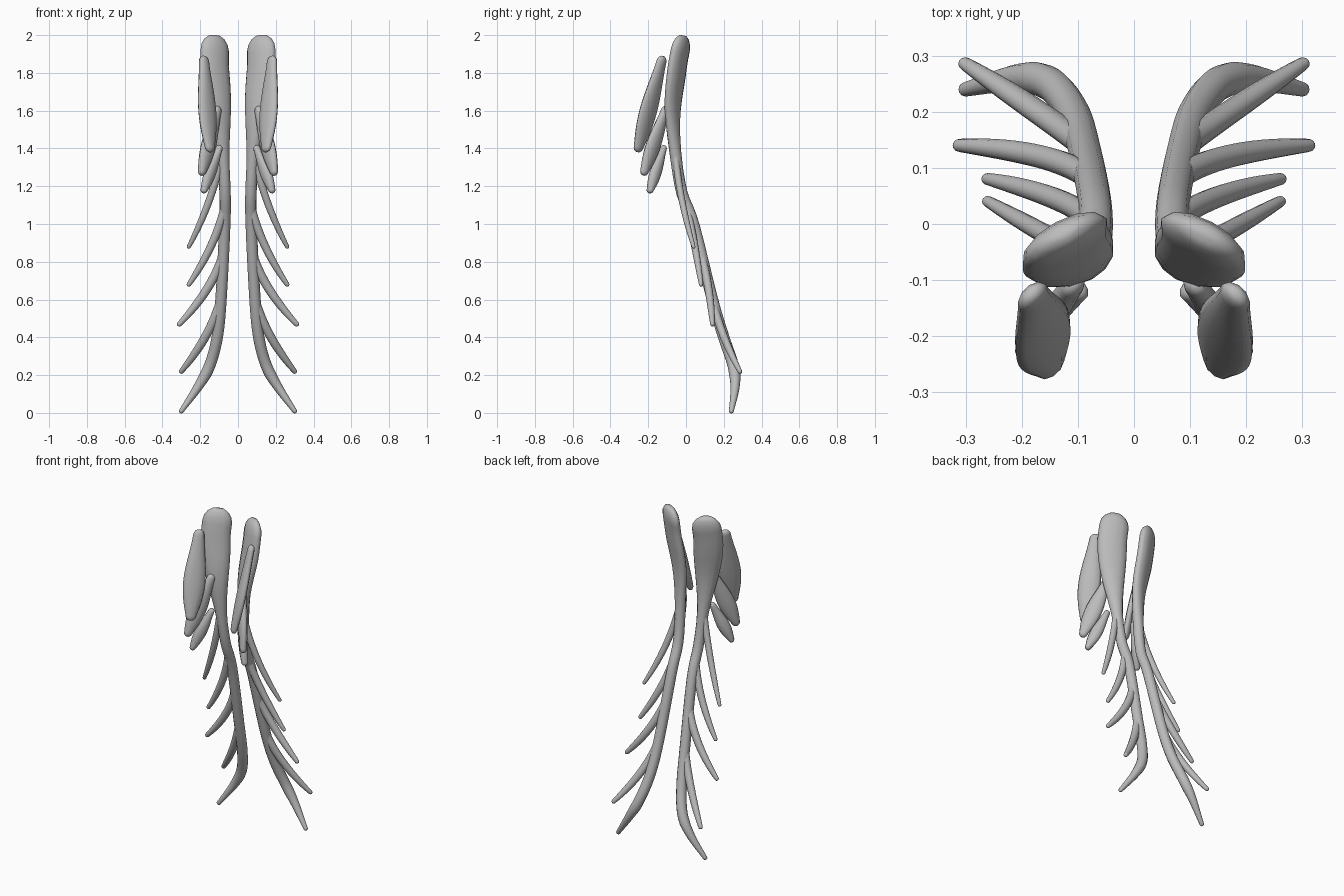
import bpy, bmesh, math
from mathutils import Vector

cube = bpy.data.objects.get("Cube")
if cube:
    bpy.data.objects.remove(cube, do_unlink=True)

grey = bpy.data.materials.new("plain_grey")
grey.use_nodes = True
colour = (0.5, 0.5, 0.5, 1)
grey.diffuse_color = colour
grey.node_tree.nodes["Principled BSDF"].inputs["Base Color"].default_value = colour


def ramp(value, low, high):
    """Smooth step from zero to one."""
    u = max(0, min(1, (value - low) / (high - low)))
    return u * u * (3 - 2 * u)


def smooth_path(points, t):
    """Catmull-Rom curve through the points, with t from zero to one."""
    last = len(points) - 1
    i = min(int(t * last), last - 1)
    u = t * last - i
    before, start, end, after = [points[max(0, min(last, i + k))] for k in (-1, 0, 1, 2)]
    leave, arrive = (end - before) / 2, (after - start) / 2
    bulge = leave * (1 - u) - arrive * u
    return start.lerp(end, ramp(u, 0, 1)) + bulge * u * (1 - u)


def limb(name, path, size, across, steps, sides=12):
    """Mirrored round-ended tube; size gives half width and half depth."""
    bm = bmesh.new()
    rings = []
    for s in range(steps + 1):
        t = s / steps
        centre = path(t)
        width, depth = size(t, centre)
        tangent = (path(min(t + 0.01, 1)) - path(max(t - 0.01, 0))).normalized()
        wide = (across - tangent * across.dot(tangent)).normalized()
        deep = tangent.cross(wide)
        # extra shrinking rings round off both tips
        angles = [0]
        if s == 0:
            angles = [-1.2, -0.8, -0.4, 0]
        elif s == steps:
            angles = [0, 0.4, 0.8, 1.2]
        for angle in angles:
            middle = centre + tangent * width * math.sin(angle)
            ring = []
            for k in range(sides):
                turn = math.tau * k / sides
                offset = wide * width * math.cos(turn) + deep * depth * math.sin(turn)
                ring.append(bm.verts.new(middle + offset * math.cos(angle)))
            rings.append(ring)
    for ring, following in zip(rings, rings[1:]):
        for k in range(sides):
            n = (k + 1) % sides
            bm.faces.new((ring[k], ring[n], following[n], following[k]))
    bm.faces.new(rings[0])
    bm.faces.new(rings[-1])
    bmesh.ops.recalc_face_normals(bm, faces=bm.faces)
    mesh = bpy.data.meshes.new(name)
    bm.to_mesh(mesh)
    bm.free()
    for face in mesh.polygons:
        face.use_smooth = True
    mesh.materials.append(grey)
    part = bpy.data.objects.new(name, mesh)
    bpy.context.collection.objects.link(part)
    part.modifiers.new("mirror", "MIRROR")


# Main stems, broad at the top and curling outward at the foot
stem_points = [Vector(p) for p in (
    (.123, -.03, 1.92), (.12, -.05, 1.8), (.09, -.07, 1.55), (.07, -.03, 1.2),
    (.07, .04, 1), (.09, .14, .6), (.11, .2, .4), (.15, .25, .25),
    (.21, .26, .14), (.3, .24, .01))]


def stem_path(t):
    return smooth_path(stem_points, t)


def stem_size(t, centre):
    foot = min(1, 0.4 + 3 * centre.z)
    broad = ramp(centre.z, 1.3, 1.8)
    return foot * (0.03 + 0.055 * broad), foot * (0.03 + 0.005 * broad)


limb("main_stems", stem_path, stem_size, Vector((1, -.55, 0)), steps=40)


# Side branches, leaving the stems at a shallow angle and flaring outward
def branch(name, root_height, tip, thickness, backward):
    root = min((stem_path(k / 200) for k in range(200)),
               key=lambda p: abs(p.z - root_height))
    tip = Vector(tip)
    reach = tip - root
    bend = root + Vector((reach.x / 4, reach.y * backward, reach.z / 2))

    def path(t):
        return root.lerp(bend, t).lerp(bend.lerp(tip, t), t)

    def size(t, centre):
        width = thickness * (1 - t ** 4 * 0.45)
        return width, width * 0.9

    limb(name, path, size, Vector((1, 0, .5)), steps=16)


branch("first_branches", 1.4, (.26, .04, .88), .02, .2)
branch("second_branches", 1.1, (.26, .08, .68), .022, .6)
branch("third_branches", .85, (.31, .14, .47), .024, .8)
branch("fourth_branches", .6, (.3, .285, .22), .024, .3)


# Flattened lobes hanging in front of the stems
def lobe(name, top, bottom, width):
    top, bottom = Vector(top), Vector(bottom)

    def path(t):
        return top.lerp(bottom, t)

    def size(t, centre):
        swell = 0.5 + 0.5 * math.sin(math.pi * t ** 1.3)
        return width * swell, 0.015 + 0.01 * swell

    limb(name, path, size, Vector((1, -1, 0)), steps=12, sides=10)


lobe("upper_lobes", (.18, -.13, 1.86), (.15, -.25, 1.41), .064)
lobe("middle_lobes", (.11, -.11, 1.6), (.19, -.22, 1.28), .05)
lobe("lower_lobes", (.1, -.12, 1.4), (.18, -.19, 1.18), .036)
